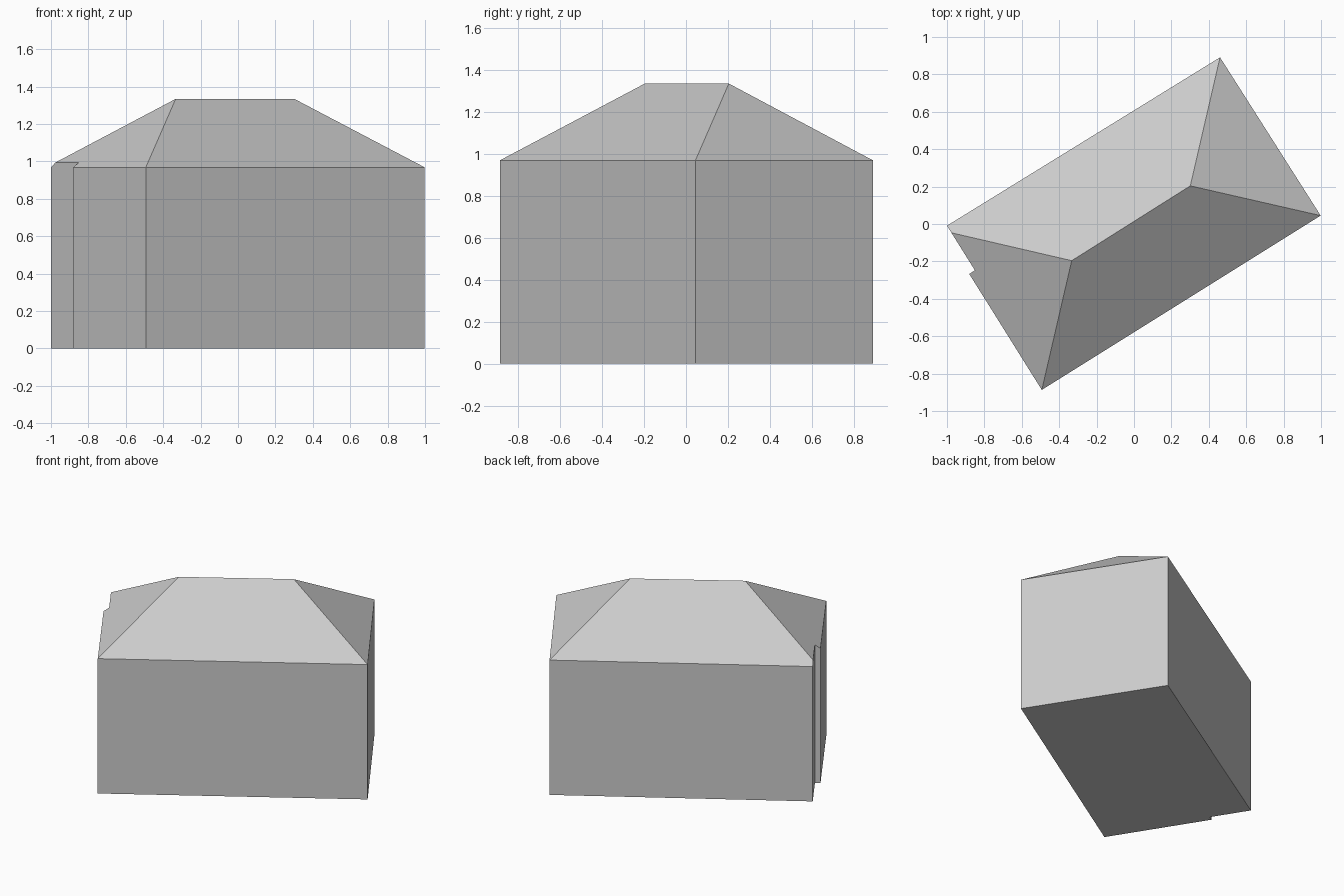
import bpy
import bmesh

cube = bpy.data.objects.get("Cube")
if cube:
    bpy.data.objects.remove(cube, do_unlink=True)

EAVE, NOTCH_TOP, RIDGE = 0.968, 0.994, 1.334

# One plain grey for the whole building
grey = bpy.data.materials.new("light grey")
grey.use_nodes = True
colour = (0.6, 0.6, 0.6, 1)
grey.diffuse_color = colour
grey.node_tree.nodes["Principled BSDF"].inputs["Base Color"].default_value = colour

# Footprint corners, counter-clockwise, with a shallow step in the end wall
footprint = {
    "front": (-0.493, -0.887),
    "right": (0.998, 0.045),
    "back": (0.46, 0.891),
    "left": (-1.0, -0.009),
    "step_in": (-0.851, -0.247),
    "step_out": (-0.881, -0.267),
}
heights = {"step_in": NOTCH_TOP}

bm = bmesh.new()
base = {n: bm.verts.new((x, y, 0)) for n, (x, y) in footprint.items()}
top = {n: bm.verts.new((x, y, heights.get(n, EAVE)))
       for n, (x, y) in footprint.items()}
top["hip"] = bm.verts.new((-0.976, -0.047, NOTCH_TOP))
top["ridge_a"] = bm.verts.new((-0.333, -0.196, RIDGE))
top["ridge_b"] = bm.verts.new((0.301, 0.204, RIDGE))

# Floor and walls; the recessed wall rises to the cut roof edge
bm.faces.new(list(base.values()))
names = list(footprint)
for a, b in zip(names, names[1:] + names[:1]):
    ring = [base[a], base[b], top[b]]
    if a == "left":
        ring.append(top["hip"])
    bm.faces.new(ring + [top[a]])

# Hipped roof slopes
for slope in ("front right ridge_b ridge_a",
              "right back ridge_b",
              "back left hip ridge_a ridge_b",
              "hip step_in step_out front ridge_a"):
    bm.faces.new([top[n] for n in slope.split()])

bmesh.ops.recalc_face_normals(bm, faces=bm.faces)
mesh = bpy.data.meshes.new("hipped_building")
bm.to_mesh(mesh)
bm.free()
mesh.materials.append(grey)
building = bpy.data.objects.new("hipped_building", mesh)
bpy.context.collection.objects.link(building)
